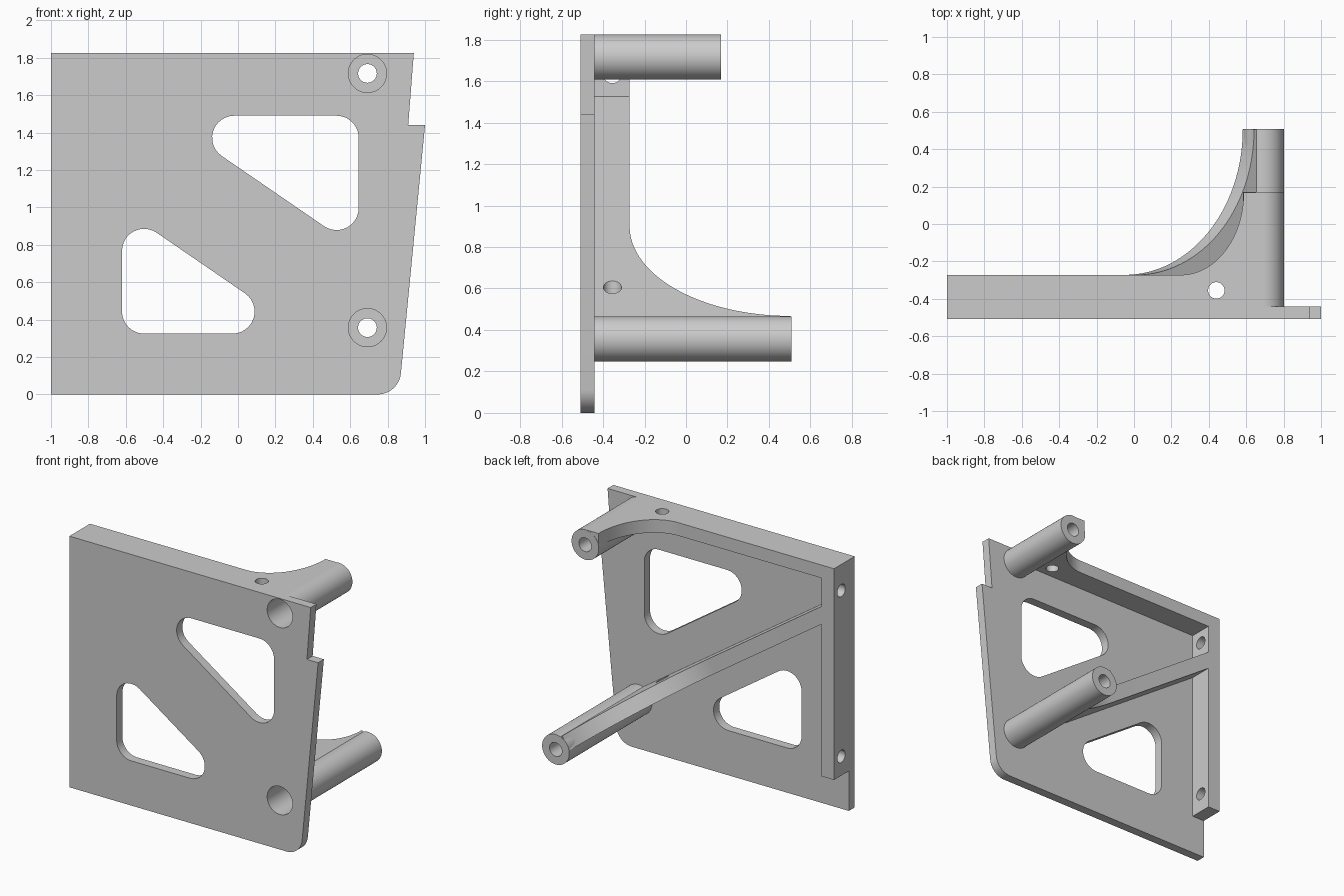
import bpy, bmesh, math
from mathutils import Vector

if "Cube" in bpy.data.objects:
    bpy.data.objects.remove(bpy.data.objects["Cube"], do_unlink=True)

grey = bpy.data.materials.new("light grey")
grey.use_nodes = True
grey.diffuse_color = (0.6, 0.6, 0.6, 1)
grey.node_tree.nodes["Principled BSDF"].inputs["Base Color"].default_value = (0.6, 0.6, 0.6, 1)

X, Y, Z = Vector((1, 0, 0)), Vector((0, 1, 0)), Vector((0, 0, 1))
FRONT, SEAT, RIB_BACK = -0.508, -0.442, -0.272
TOP = 1.825
POST_X, POST_R, BORE_R, HOLE_R = 0.692, 0.109, 0.102, 0.05
SLOPE = 0.686


def prism(name, points, origin, u, v, sweep):
    """Sweep a flat outline, given in axes u and v, along a vector."""
    bm = bmesh.new()
    verts = [bm.verts.new(origin + u * a + v * b) for a, b in points]
    face = bm.faces.new(verts)
    new = bmesh.ops.extrude_face_region(bm, geom=[face])["geom"]
    bmesh.ops.translate(bm, vec=sweep, verts=[g for g in new if isinstance(g, bmesh.types.BMVert)])
    bmesh.ops.recalc_face_normals(bm, faces=bm.faces)
    mesh = bpy.data.meshes.new(name)
    bm.to_mesh(mesh)
    bm.free()
    mesh.materials.append(grey)
    obj = bpy.data.objects.new(name, mesh)
    bpy.context.collection.objects.link(obj)
    return obj


def circle(a, b, r, n=48):
    return [(a + r * math.cos(math.tau * i / n), b + r * math.sin(math.tau * i / n)) for i in range(n)]


def rounded(corners, steps=12):
    """Outline from (a, b, radius) corners; radius 0 stays sharp."""
    out = []
    for i, (a, b, r) in enumerate(corners):
        p = Vector((a, b))
        if not r:
            out.append((a, b))
            continue
        d0 = (Vector(corners[i - 1][:2]) - p).normalized()
        d1 = (Vector(corners[(i + 1) % len(corners)][:2]) - p).normalized()
        half = d0.angle(d1) / 2
        centre = p + (d0 + d1).normalized() * (r / math.sin(half))
        start = (p + d0 * (r / math.tan(half)) - centre).normalized()
        end = (p + d1 * (r / math.tan(half)) - centre).normalized()
        for k in range(steps + 1):
            t = k / steps
            q = centre + start.slerp(end, t).normalized() * r
            out.append((q.x, q.y))
    return out


def sweep_arc(x0, x1, y1, n=32):
    """Quarter ellipse leaving the wall flat and ending parallel to the post."""
    return [(x0 + (x1 - x0) * math.sin(t), y1 - (y1 - RIB_BACK) * math.cos(t))
            for t in (math.pi / 2 * i / n for i in range(n + 1))]


def drill(name, points, y0, y1):
    return prism(name, points, Y * y0, X, Z, Y * (y1 - y0))


def box(name, x0, x1, y0, y1, z0, z1):
    return prism(name, [(x0, y0), (x1, y0), (x1, y1), (x0, y1)], Z * z0, X, Y, Z * (z1 - z0))


# Face plate
plate = drill("face_plate", rounded([
    (-1, 0, 0), (0.86, 0, 0.125), (1, 1.44, 0), (0.91, 1.44, 0), (0.94, TOP, 0), (-1, TOP, 0)]),
    FRONT, SEAT)

# Side flange and top bar
flange = box("side_flange", -1, -0.9, SEAT, RIB_BACK, 0.29, 1.73)
bar = prism("top_bar",
            [(-1, SEAT), (-1, RIB_BACK)] + sweep_arc(0.25, POST_X - POST_R + 0.003, 0.168)
            + [(POST_X, 0.168), (POST_X, SEAT)],
            Z * 1.73, X, Y, Z * (TOP - 1.73))

# Diagonal rib, swept across its own thickness
angle = math.atan(SLOPE)
along = Vector((math.cos(angle), 0, -math.sin(angle)))
across = Vector((math.sin(angle), 0, math.cos(angle)))
rib = prism("diagonal_rib",
            [(-0.98 / along.x, SEAT), (-0.98 / along.x, RIB_BACK)] + sweep_arc(-0.06, 0.705, 0.505)
            + [(0.74, 0.505), (0.74, SEAT)],
            Z * 0.778, along, Y, across * 0.107)

# Posts with a deep bore from the front and a small hole through the end
posts, bores = [], []
for label, z, end in (("lower", 0.357, 0.508), ("upper", TOP - POST_R, 0.17)):
    posts.append(drill(label + "_post", circle(POST_X, z, POST_R, 64), SEAT, end))
    bores.append(drill(label + "_bore_cutter", circle(POST_X, z, BORE_R, 64), FRONT - 0.1, end - 0.12))
    bores.append(drill(label + "_hole_cutter", circle(POST_X, z, HOLE_R), FRONT - 0.1, end + 0.1))

# Triangular windows
R = 0.118
hyp_hi = lambda x: 1.215 - SLOPE * x
hyp_lo = lambda x: 0.566 - SLOPE * x
windows = [
    drill("upper_window_cutter", rounded([
        ((1.215 - 1.49) / SLOPE, 1.49, R), (0.645, 1.49, R), (0.645, hyp_hi(0.645), R)]), -0.6, -0.35),
    drill("lower_window_cutter", rounded([
        (-0.62, 0.325, R), ((0.566 - 0.325) / SLOPE, 0.325, R), (-0.62, hyp_lo(-0.62), R)]), -0.6, -0.35)]

# Screw holes through the flange, and one upright through bar and rib
side_holes = [prism("side_hole_cutter", circle(-0.355, z, 0.045), X * -1.1, Y, Z, X * 0.3)
              for z in (0.43, 1.635)]
upright = prism("upright_hole_cutter", circle(0.44, -0.355, 0.044), Z * 0.1, X, Y, Z * 2)

cuts = {plate: windows + bores, flange: side_holes, bar: bores + [upright],
        rib: bores + [upright], posts[0]: bores[:2], posts[1]: bores[2:]}
for part, cutters in cuts.items():
    bpy.context.view_layer.objects.active = part
    for cutter in cutters:
        mod = part.modifiers.new("cut", "BOOLEAN")
        mod.operation = "DIFFERENCE"
        mod.solver = "EXACT"
        mod.object = cutter
        bpy.ops.object.modifier_apply(modifier=mod.name)

for cutter in windows + bores + side_holes + [upright]:
    bpy.data.objects.remove(cutter, do_unlink=True)

# Smooth curved walls, crisp edges
bpy.ops.object.select_all(action="DESELECT")
for part in cuts:
    part.select_set(True)
bpy.ops.object.shade_smooth_by_angle(angle=math.radians(30))
